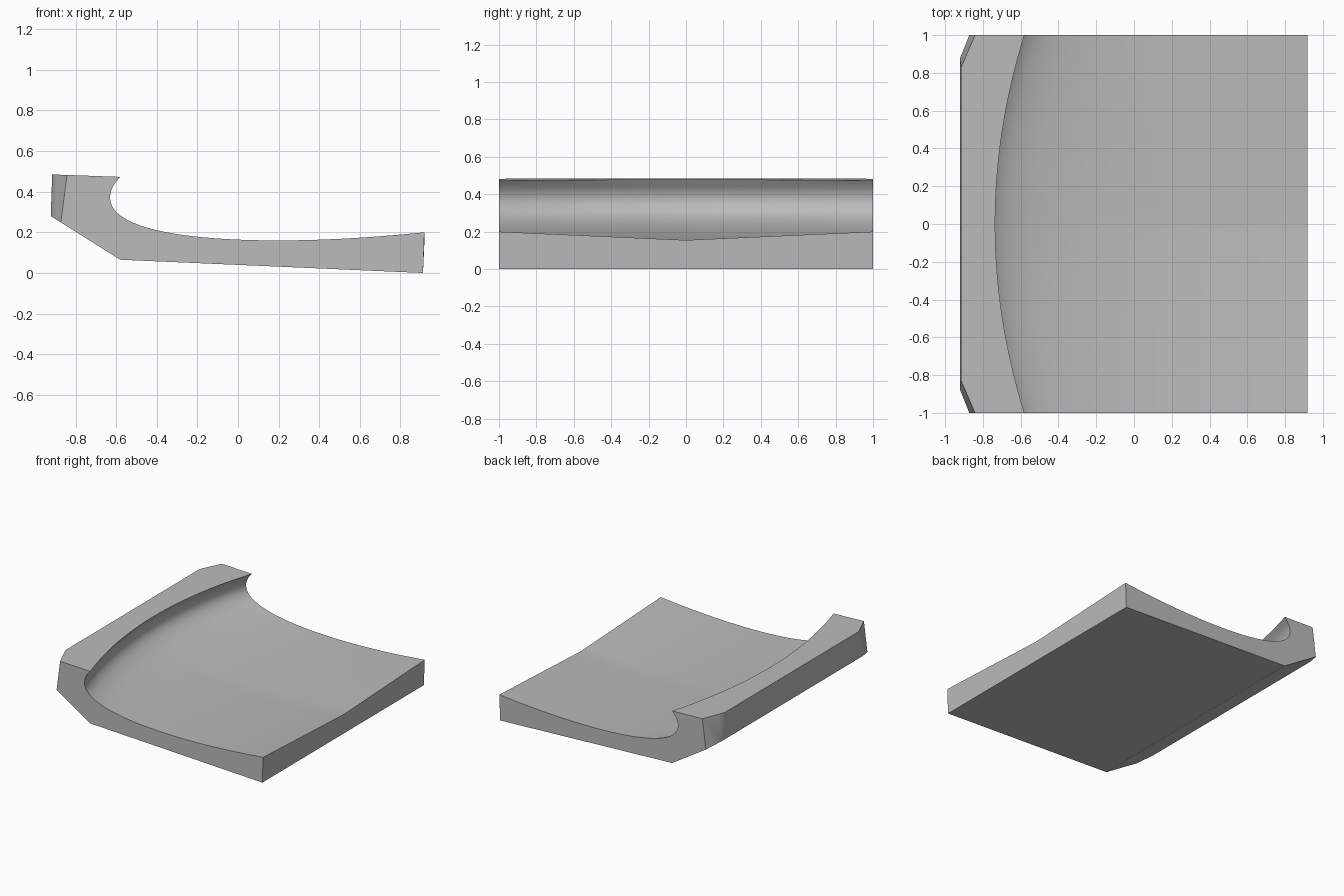
import bpy
import bmesh
from mathutils import Vector
from mathutils.geometry import interpolate_bezier

cube = bpy.data.objects.get("Cube")
if cube:
    bpy.data.objects.remove(cube, do_unlink=True)


def flat_material(name, value):
    mat = bpy.data.materials.new(name)
    mat.use_nodes = True
    colour = (value, value, value, 1)
    mat.diffuse_color = colour
    mat.node_tree.nodes["Principled BSDF"].inputs["Base Color"].default_value = colour
    return mat


def bezier(a, ha, hb, b, count):
    return interpolate_bezier(*[Vector(p) for p in (a, ha, hb, b)], count)


# Side section: hooked lip, dished top, then the straight underside
LIP, HOOK, DIP, END = (-.58, .473), (-.63, .37), (.2, .16), (.918, .2)
dish = (bezier(LIP, (-.615, .435), (-.63, .405), HOOK, 9)[:-1]
        + bezier(HOOK, (-.63, .215), (-.25, .16), DIP, 25)[:-1]
        + bezier(DIP, (.45, .16), (.7, .178), END, 11))
dish = [Vector((p[0], p[1])) for p in dish]
outer = [(.911, 0), (-.58, .065), (-.922, .28), (-.915, .485)]


def section(y):
    """Dish bows back towards the middle and sags along its open end."""
    bow = .155 * (1 - y * y)
    sag = .045 * (1 - abs(y))
    points = []
    for p in dish:
        f = min(1, max(0, (p.x - LIP[0]) / (END[0] - LIP[0])))
        rise = .036 * bow if p == dish[0] else 0
        points.append((p.x - bow * (1 - f), y, p.y - sag * f + rise))
    return points + [(x, y, z) for x, z in outer]


# Loft the sections across the width
STATIONS = 32
bm = bmesh.new()
rings = [[bm.verts.new(c) for c in section(2 * i / STATIONS - 1)]
         for i in range(STATIONS + 1)]
size = len(rings[0])
for a, b in zip(rings, rings[1:]):
    for j in range(size):
        k = (j + 1) % size
        bm.faces.new((a[j], a[k], b[k], b[j]))
bm.faces.new(rings[0])
bm.faces.new(rings[-1])
bmesh.ops.recalc_face_normals(bm, faces=bm.faces)

# Slanted cuts across both rear corners
for side in (-1, 1):
    a, b, c = (Vector(p) for p in ((-.842, side, .482), (-.915, .83 * side, .485),
                                   (-.872, side, .25)))
    normal = (b - a).cross(c - a).normalized()
    if normal.x > 0:
        normal.negate()
    geom = bm.verts[:] + bm.edges[:] + bm.faces[:]
    bmesh.ops.bisect_plane(bm, geom=geom, dist=.00001, plane_co=a,
                           plane_no=normal, clear_outer=True)
    bmesh.ops.holes_fill(bm, edges=[e for e in bm.edges if e.is_boundary])
bmesh.ops.recalc_face_normals(bm, faces=bm.faces)

mesh = bpy.data.meshes.new("curved_slab")
bm.to_mesh(mesh)
bm.free()
slab = bpy.data.objects.new("curved_slab", mesh)
bpy.context.collection.objects.link(slab)
mesh.materials.append(flat_material("mid grey", .5))

# Smooth dish with crisp outer edges
bpy.ops.object.select_all(action="DESELECT")
slab.select_set(True)
bpy.context.view_layer.objects.active = slab
bpy.ops.object.shade_smooth_by_angle(angle=.5)
